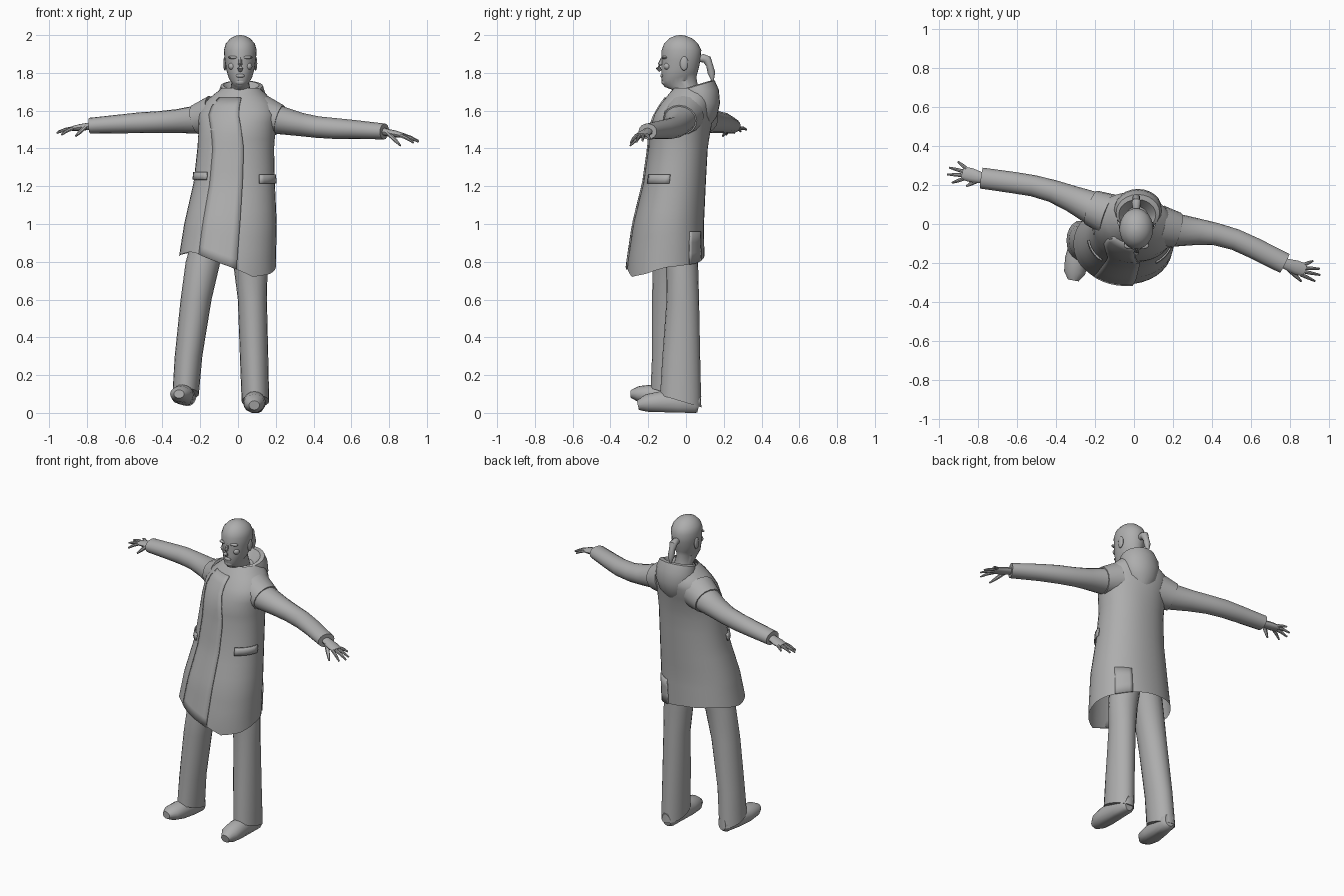
import bpy, bmesh, math
from mathutils import Vector

grey = bpy.data.materials.new("plain_grey")
grey.diffuse_color = (0.42, 0.42, 0.42, 1)


def make(name, rows, closed=True, caps=(True, True)):
    """Skin a list of point rows; closed rows form rings."""
    bm = bmesh.new()
    vs = [[bm.verts.new(p) for p in r] for r in rows]
    n = len(rows[0])
    for a, b in zip(vs, vs[1:]):
        for i in range(n if closed else n - 1):
            j = (i + 1) % n
            bm.faces.new((a[i], a[j], b[j], b[i]))
    if closed:
        if caps[0]:
            bm.faces.new(vs[0])
        if caps[1]:
            bm.faces.new(vs[-1])
        bmesh.ops.recalc_face_normals(bm, faces=bm.faces)
    me = bpy.data.meshes.new(name)
    bm.to_mesh(me)
    bm.free()
    me.materials.append(grey)
    ob = bpy.data.objects.new(name, me)
    bpy.context.collection.objects.link(ob)
    return ob


def loft(name, secs, n=20, caps=(True, True)):
    """Stacked ellipses: (cx, cy, z, rx, ry, tilt)."""
    rows = []
    for cx, cy, z, rx, ry, tilt in secs:
        ring = []
        for i in range(n):
            a = math.tau * i / n
            y = ry * math.sin(a)
            ring.append((cx + rx * math.cos(a), cy + y, z + tilt * y))
        rows.append(ring)
    return make(name, rows, caps=caps)


def tube(name, pts, n=12, floor=None):
    """Ellipses along a path: (x, y, z, side radius, up radius)."""
    c = [Vector(p[:3]) for p in pts]
    rows = []
    for k, p in enumerate(pts):
        t = (c[min(k + 1, len(c) - 1)] - c[max(k - 1, 0)]).normalized()
        side = t.cross(Vector((0, 0, 1)))
        side = side.normalized() if side.length > 1e-3 else Vector((1, 0, 0))
        up = side.cross(t)
        ring = []
        for i in range(n):
            a = math.tau * i / n
            q = c[k] + side * p[3] * math.cos(a) + up * p[4] * math.sin(a)
            if floor:
                q.z = max(q.z, floor[0] + floor[1] * max(0, -q.y))
            ring.append(q)
        rows.append(ring)
    return make(name, rows)


def ball(name, loc, r):
    bm = bmesh.new()
    bmesh.ops.create_uvsphere(bm, u_segments=12, v_segments=8, radius=1)
    for v in bm.verts:
        v.co = Vector((v.co.x * r[0], v.co.y * r[1], v.co.z * r[2])) + Vector(loc)
    me = bpy.data.meshes.new(name)
    bm.to_mesh(me)
    bm.free()
    me.materials.append(grey)
    bpy.context.collection.objects.link(bpy.data.objects.new(name, me))


def lerp(table, x):
    for a, b in zip(table, table[1:]):
        if x <= b[0]:
            f = max(0, (x - a[0]) / (b[0] - a[0]))
            return [p + (q - p) * f for p, q in zip(a[1:], b[1:])]
    return list(table[-1][1:])


# Coat body: z, centre x, centre y, half width, half depth, twist
COAT = [(.78, -.06, -.107, .26, .205, 0), (1.0, -.04, -.092, .245, .187, 0),
        (1.22, -.02, -.06, .215, .165, 0), (1.4, -.012, -.042, .203, .157, 0),
        (1.5, -.005, -.03, .204, .16, -.12), (1.58, 0, -.008, .212, .153, -.25),
        (1.64, .005, .015, .188, .14, -.25), (1.69, .012, .026, .135, .115, -.15),
        (1.72, .015, .03, .10, .095, 0)]
# Uneven hem height by angle in degrees
HEM = [(0, .77), (45, .79), (90, .83), (135, .85), (180, .83), (225, .855),
       (260, .80), (300, .72), (330, .735), (360, .77)]


def hem(deg):
    return lerp(HEM, deg % 360)[0]


def coat(deg, z, off=0):
    cx, cy, rx, ry, rot = lerp(COAT, z)
    a = math.radians(deg)
    c, s = math.cos(a), math.sin(a)
    x = (rx + off) * math.copysign(abs(c) ** .92, c)
    y = (ry + off) * math.copysign(abs(s) ** .92, s)
    return (cx + x * math.cos(rot) - y * math.sin(rot),
            cy + x * math.sin(rot) + y * math.cos(rot), z)


N = 36
rows = [[coat(d, hem(d) + (1.0 - hem(d)) * k / 4) for d in range(0, 360, 360 // N)]
        for k in range(5)]
rows += [[coat(d, z) for d in range(0, 360, 360 // N)]
         for z in (1.07, 1.15, 1.22, 1.31, 1.4, 1.45, 1.5, 1.54, 1.58, 1.61, 1.64, 1.67, 1.69, 1.72)]
make("coat_body", rows, caps=(False, False))


def patch(name, d0, d1, low, high, off0, off1, nz=2, nd=6):
    """Thin cloth piece lying on the coat."""
    rows = []
    for k in range(nz + 1):
        row = []
        for i in range(nd + 1):
            f = i / nd
            d = d0 + (d1 - d0) * f
            lo = hem(d) if low is None else low
            row.append(coat(d, lo + (high - lo) * k / nz, off0 + (off1 - off0) * f))
        rows.append(row)
    ob = make(name, rows, closed=False)
    m = ob.modifiers.new("thickness", 'SOLIDIFY')
    m.thickness = .008


patch("front_overlap", -125, -80, None, 1.67, 0.001, .009, nz=18)
patch("back_vent_flap", 35, 62, None, .96, .006, .006, nz=3)
patch("pocket_flap_left", -55, -8, 1.215, 1.262, .01, .01)
patch("pocket_flap_right", -172, -130, 1.235, 1.275, .01, .01)

# Hood folded behind the collar
loft("hood", [(.015, .08, 1.51, .04, .04, 0), (.018, .082, 1.57, .10, .083, 0),
              (.02, .083, 1.64, .122, .097, 0), (.02, .07, 1.70, .122, .104, .1),
              (.02, .058, 1.732, .112, .094, .3), (.017, .048, 1.735, .095, .078, .3),
              (.015, .03, 1.69, .06, .06, .2)], n=24)

# Sleeves and shoulder caps
ARMS = {
    "right": [(-.13, .05, 1.575, .10, .10), (-.22, .085, 1.552, .085, .075),
              (-.32, .13, 1.545, .068, .063), (-.42, .17, 1.54, .058, .057),
              (-.52, .197, 1.536, .055, .055), (-.62, .213, 1.53, .055, .05),
              (-.785, .236, 1.52, .054, .042)],
    "left": [(.13, -.01, 1.575, .10, .10), (.22, -.032, 1.55, .085, .075),
             (.33, -.04, 1.527, .068, .062), (.42, -.052, 1.513, .058, .057),
             (.52, -.08, 1.505, .055, .055), (.62, -.125, 1.5, .055, .05),
             (.775, -.203, 1.49, .054, .042)]}
for side, pts in ARMS.items():
    tube("sleeve_" + side, pts, n=16)
    cap = [p[:3] + (p[3] + .007, p[4] + .007) for p in pts[:2]]
    tube("shoulder_cap_" + side, cap, n=16)


def hand(side, wrist, knuckle, tips, thumb):
    w, k = Vector(wrist), Vector(knuckle)
    t = (k - w).normalized()
    across = Vector((-t.y, t.x, 0)).normalized()
    if across.y < 0:
        across = -across
    m = w.lerp(k, .6)
    tube("palm_" + side, [(*w, .026, .02), (*m, .036, .018), (*k, .034, .012)])
    for i, tip in enumerate(tips):
        b = k + across * (.027 - .018 * i) - t * .012
        mid = b.lerp(Vector(tip), .5) + Vector((0, 0, .004))
        tube(f"finger_{i + 1}_{side}", [(*b, .010, .010), (*mid, .009, .009), (*tip, .005, .005)], n=8)
    b = w.lerp(k, .3) - across * .018
    mid = b.lerp(Vector(thumb), .55)
    tube("thumb_" + side, [(*b, .014, .012), (*mid, .011, .011), (*thumb, .005, .005)], n=8)


hand("right", (-.77, .234, 1.52), (-.88, .262, 1.505),
     [(-.905, .32, 1.5), (-.95, .29, 1.49), (-.96, .255, 1.482), (-.935, .212, 1.472)],
     (-.86, .195, 1.465))
hand("left", (.765, -.2, 1.49), (.878, -.238, 1.468),
     [(.92, -.19, 1.45), (.955, -.23, 1.44), (.957, -.262, 1.435), (.93, -.293, 1.43)],
     (.86, -.295, 1.415))

# Trousers
loft("trouser_right", [(-.12, -.05, 1.0, .10, .09, 0), (-.185, -.085, .8, .092, .09, 0),
                       (-.222, -.09, .6, .082, .09, 0), (-.262, -.087, .3, .073, .093, 0),
                       (-.277, -.085, .1, .07, .102, -.3)])
loft("trouser_left", [(.03, -.03, 1.0, .10, .09, 0), (.068, -.02, .75, .088, .085, 0),
                      (.076, -.017, .6, .077, .086, 0), (.085, -.025, .3, .075, .1, 0),
                      (.092, -.028, .062, .073, .109, -.3)])

# Shoes with flattened soles
tube("shoe_right", [(-.265, .01, .09, .03, .04), (-.268, -.01, .09, .048, .055),
                    (-.28, -.09, .09, .05, .06), (-.295, -.18, .095, .06, .055),
                    (-.305, -.25, .10, .055, .042), (-.312, -.29, .10, .028, .022)],
     n=16, floor=(.035, .09))
tube("shoe_left", [(.092, .07, .045, .03, .045), (.092, .05, .05, .048, .06),
                   (.09, -.04, .055, .05, .065), (.087, -.14, .055, .06, .058),
                   (.086, -.21, .05, .055, .048), (.086, -.255, .04, .028, .025)],
     n=16, floor=(.0, .03))

# Head and neck
X = .012
loft("head", [(X, .02, 1.64, .055, .06, 0), (X, .005, 1.71, .053, .06, .1),
              (X, -.03, 1.752, .046, .085, .3), (X, -.034, 1.778, .063, .095, .25),
              (X, -.03, 1.82, .075, .099, .1), (X, -.026, 1.87, .083, .103, 0),
              (X, -.024, 1.92, .087, .105, 0), (X, -.026, 1.955, .077, .09, 0),
              (X, -.028, 1.982, .053, .062, 0), (X, -.03, 1.996, .026, .03, 0),
              (X, -.03, 2.0, .006, .006, 0)], n=24)
tube("nose", [(X, -.122, 1.878, .008, .01), (X, -.138, 1.845, .011, .012),
              (X, -.147, 1.825, .015, .014), (X, -.135, 1.81, .01, .008)], n=8)
ball("lips", (X, -.124, 1.785), (.024, .012, .011))
ball("chin", (X, -.112, 1.752), (.028, .018, .018))
for s, side in ((-1, "right"), (1, "left")):
    ball("brow_" + side, (X + s * .034, -.112, 1.882), (.03, .017, .009))
    ball("cheek_" + side, (X + s * .042, -.098, 1.835), (.022, .02, .02))
    ball("ear_" + side, (X + s * .081, -.01, 1.85), (.009, .022, .038))

# Tied hair
tube("ponytail", [(X, .06, 1.872, .015, .015), (X, .09, 1.878, .02, .022),
                  (X, .112, 1.87, .024, .024), (X, .125, 1.84, .018, .018),
                  (X, .135, 1.80, .02, .02), (X, .142, 1.755, .005, .005)])

# Smooth shading with crisp edges
for ob in bpy.context.collection.objects:
    ob.select_set(True)
    bpy.context.view_layer.objects.active = ob
bpy.ops.object.shade_smooth_by_angle(angle=math.radians(42))
